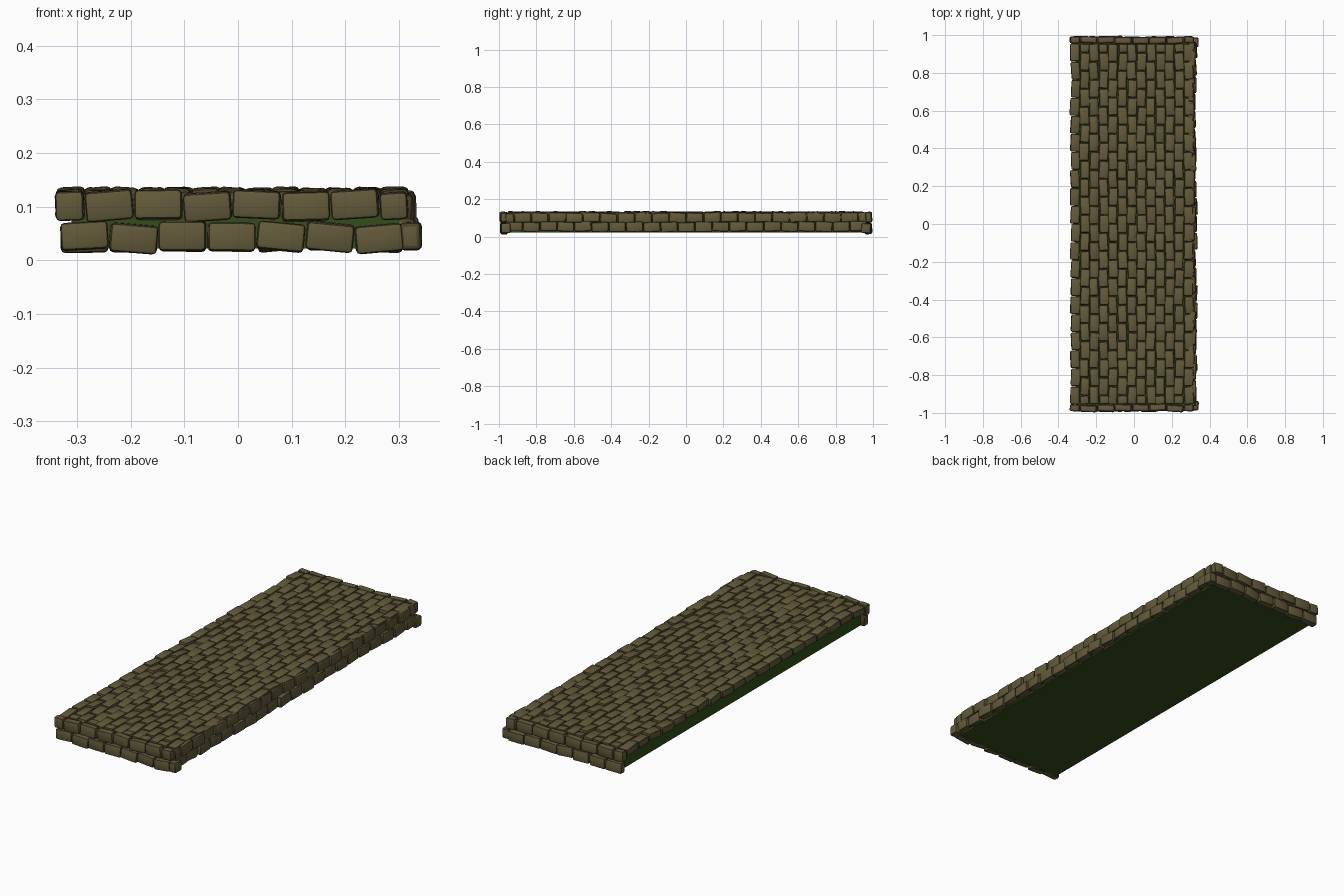
import bpy, bmesh, random
from mathutils import Matrix, Vector, Euler

if "Cube" in bpy.data.objects:
    bpy.data.objects.remove(bpy.data.objects["Cube"])

random.seed(4)


def material(name, rgb):
    m = bpy.data.materials.new(name)
    m.diffuse_color = (*rgb, 1)
    m.use_nodes = True
    m.node_tree.nodes["Principled BSDF"].inputs["Base Color"].default_value = m.diffuse_color
    return m


FACE = material("stone tan", (0.124, 0.103, 0.043))
RIM = material("stone brown edge", (0.075, 0.056, 0.027))
MOSS = material("moss green", (0.033, 0.075, 0.011))


def new_object(name, bm, mats):
    me = bpy.data.meshes.new(name)
    bm.to_mesh(me)
    bm.free()
    for m in mats:
        me.materials.append(m)
    ob = bpy.data.objects.new(name, me)
    bpy.context.collection.objects.link(ob)
    return ob


def make_stone(length, width, depth):
    """Rounded block: long on x, short on y, its show face on +z."""
    bm = bmesh.new()
    bmesh.ops.create_cube(bm, size=1)
    bmesh.ops.scale(bm, vec=(length, width, depth), verts=bm.verts)
    bmesh.ops.bevel(bm, geom=bm.edges[:], offset=0.008, segments=2,
                    profile=0.5, affect='EDGES')
    bm.normal_update()
    for f in bm.faces:
        flat = max(abs(c) for c in f.normal) > 0.99
        tan = f.normal.z > 0.6 or (flat and f.normal.z > -0.5)
        f.material_index = 0 if tan else 1
        f.smooth = True
    return bm


def add_stone(target, centre, size, frame, tilt, lean):
    """Add one jittered stone, turned by the wall frame (x along, z out)."""
    r = random.uniform
    stone = make_stone(*size)
    jitter = Euler((r(-lean, lean), r(-lean, lean), r(-tilt, tilt))).to_matrix().to_4x4()
    stone.transform(Matrix.Translation(centre) @ frame.to_4x4() @ jitter)
    tmp = bpy.data.meshes.new("tmp")
    stone.to_mesh(tmp)
    stone.free()
    target.from_mesh(tmp)
    bpy.data.meshes.remove(tmp)


def course(target, start, end, offset, pitch, place, width, depth, frame, tilt=0.08, lean=0.05):
    """Lay a running row of stones; end stones are cut to fit."""
    a = start - offset
    while a < end - 0.02:
        lo, hi = max(a, start), min(a + pitch, end)
        if hi - lo > 0.025:
            add_stone(target, place((lo + hi) / 2),
                      (hi - lo - 0.003, width * random.uniform(0.95, 1.06), depth),
                      frame, tilt, lean)
        a += pitch


def axes(x, y, z):
    return Matrix((x, y, z)).transposed()


X, Y, Z = Vector((1, 0, 0)), Vector((0, 1, 0)), Vector((0, 0, 1))
j = lambda s: random.uniform(-s, s)

# mossy slab core
bm = bmesh.new()
bmesh.ops.create_cube(bm, size=1)
bmesh.ops.scale(bm, vec=(0.61, 1.93, 0.091), verts=bm.verts)
bmesh.ops.translate(bm, vec=(-0.005, 0, 0.0675), verts=bm.verts)
new_object("mossy_slab", bm, [MOSS])

# paving on top: columns running front to back, half-bonded
paving = bmesh.new()
for i in range(13):
    x = -0.311 + 0.05 * i
    course(paving, -0.955, 0.955, 0.048 if i % 2 else 0.0, 0.0955,
           lambda t: Vector((x + j(0.003), t, 0.112 + j(0.003))),
           0.049, 0.038, axes(Y, -X, Z), 0.07, 0.09)

# right wall: two courses
right = bmesh.new()
for z, off, out in ((0.053, 0.0, 0.312), (0.102, 0.046, 0.306)):
    course(right, -0.965, 0.965, off, 0.092,
           lambda t: Vector((out + j(0.006), t, z + j(0.003))),
           0.052, 0.036, axes(Y, Z, X), 0.07, 0.08)

# front and back walls: two courses each
front, back = bmesh.new(), bmesh.new()
for z, off, lo, hi in ((0.043, 0.0, -0.332, 0.31), (0.102, 0.036, -0.341, 0.318)):
    course(front, lo, hi, off, 0.0915,
           lambda t: Vector((t, -0.974 + j(0.003), z + j(0.003))),
           0.053, 0.036, axes(X, Z, -Y), 0.1, 0.08)
    course(back, lo, hi, off, 0.0915,
           lambda t: Vector((t, 0.974 + j(0.003), z + j(0.003))),
           0.053, 0.036, axes(-X, Z, Y), 0.1, 0.08)

# lower corner stones on the right
for wall, y in ((front, -0.962), (back, 0.962)):
    add_stone(wall, Vector((0.322, y, 0.045)), (0.05, 0.052, 0.04), axes(Y, Z, X), 0.05, 0.05)

for name, b in (("top_paving", paving), ("right_wall_stones", right),
                ("front_wall_stones", front), ("back_wall_stones", back)):
    ob = new_object(name, b, [FACE, RIM])
    bpy.context.view_layer.objects.active = ob
    ob.select_set(True)
    bpy.ops.object.shade_smooth_by_angle(angle=0.6)
    ob.select_set(False)
